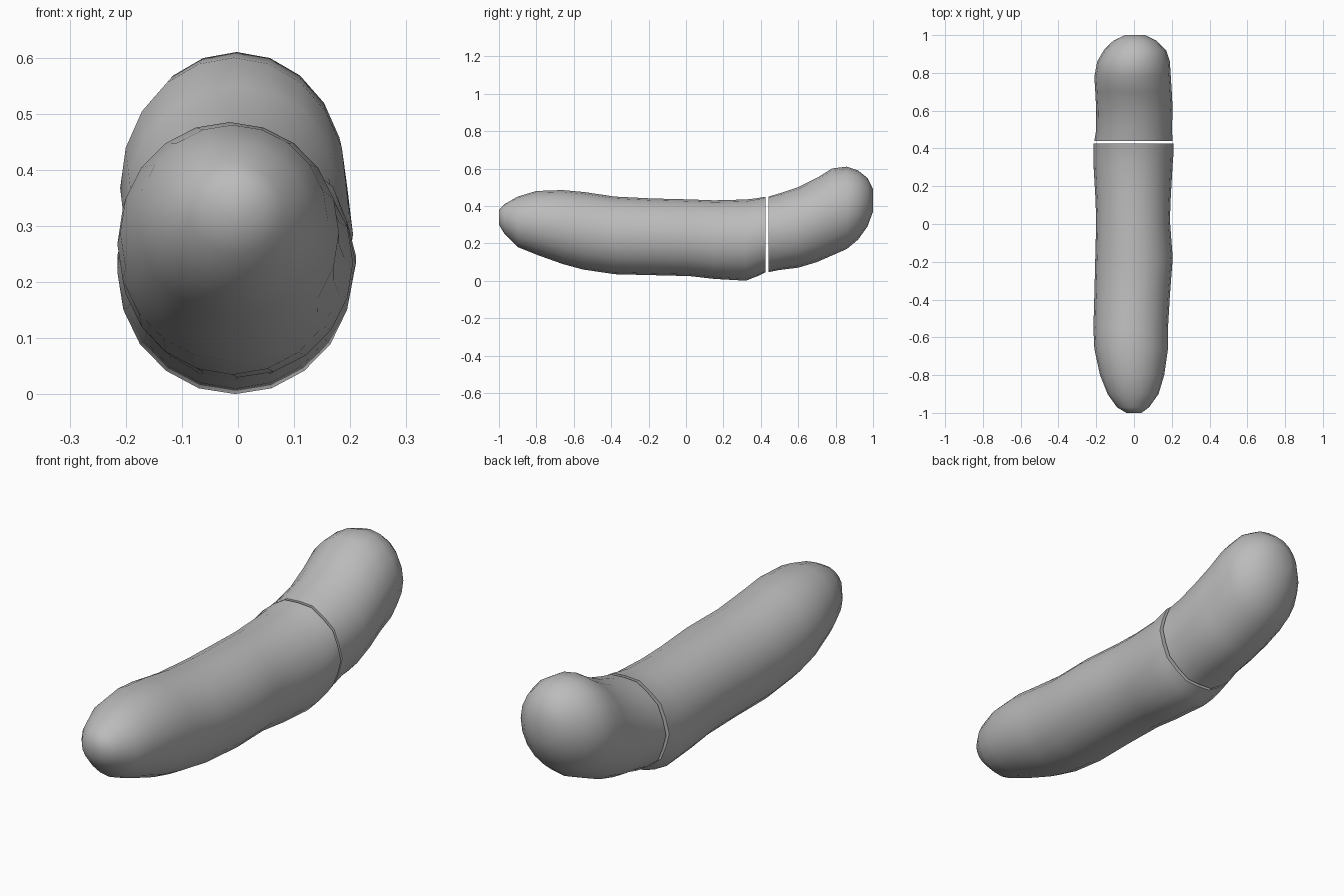
import bpy, bmesh, math

if "Cube" in bpy.data.objects:
    bpy.data.objects.remove(bpy.data.objects["Cube"], do_unlink=True)

SIDES = 20
SEAM = 0.432

skin = bpy.data.materials.new("plain_grey")
skin.use_nodes = True
grey = (0.5, 0.5, 0.5, 1)
skin.diffuse_color = grey
skin.node_tree.nodes["Principled BSDF"].inputs["Base Color"].default_value = grey


def ring_points(y, bottom, top, left, right):
    """Oval section, gently fluted where it nears the seam."""
    cz, h = (top + bottom) / 2, (top - bottom) / 2
    cx, w = (left + right) / 2, (right - left) / 2
    flute = 0.03 * max(0, 1 - abs(y - SEAM) / 0.12)
    for i in range(SIDES):
        a = math.tau * i / SIDES
        r = 1 - flute * (i % 2)
        yield (cx + w * r * math.cos(a), y, cz + h * r * math.sin(a))


def lofted_part(name, sections):
    """Skin a row of oval sections and close both ends."""
    bm = bmesh.new()
    rings = [[bm.verts.new(p) for p in ring_points(*s)] for s in sections]
    for a, b in zip(rings, rings[1:]):
        for i in range(SIDES):
            j = (i + 1) % SIDES
            bm.faces.new((a[i], a[j], b[j], b[i]))
    bm.faces.new(rings[0])
    bm.faces.new(rings[-1])
    bmesh.ops.recalc_face_normals(bm, faces=bm.faces)
    mesh = bpy.data.meshes.new(name)
    bm.to_mesh(mesh)
    bm.free()
    mesh.materials.append(skin)
    obj = bpy.data.objects.new(name, mesh)
    bpy.context.collection.objects.link(obj)
    bpy.ops.object.select_all(action="DESELECT")
    obj.select_set(True)
    bpy.context.view_layer.objects.active = obj
    bpy.ops.object.shade_smooth_by_angle(angle=math.radians(50))


# Long front body: y, bottom, top, left edge, right edge
lofted_part("front_body", [
    (-1.0, 0.30, 0.38, -0.04, 0.04),
    (-0.97, 0.25, 0.41, -0.09, 0.08),
    (-0.9, 0.18, 0.45, -0.14, 0.13),
    (-0.8, 0.14, 0.48, -0.18, 0.16),
    (-0.66, 0.09, 0.485, -0.21, 0.18),
    (-0.55, 0.06, 0.475, -0.215, 0.18),
    (-0.38, 0.035, 0.45, -0.21, 0.19),
    (-0.18, 0.03, 0.44, -0.205, 0.205),
    (0.02, 0.025, 0.435, -0.2, 0.19),
    (0.15, 0.01, 0.43, -0.205, 0.195),
    (0.32, 0.0, 0.435, -0.215, 0.205),
    (0.38, 0.02, 0.445, -0.215, 0.21),
    (0.425, 0.04, 0.455, -0.215, 0.21),
])

# Short back end that curves upward
lofted_part("raised_tip", [
    (0.44, 0.04, 0.455, -0.21, 0.205),
    (0.5, 0.055, 0.47, -0.2, 0.2),
    (0.6, 0.07, 0.50, -0.2, 0.205),
    (0.7, 0.10, 0.55, -0.205, 0.2),
    (0.78, 0.135, 0.6, -0.21, 0.195),
    (0.86, 0.17, 0.61, -0.195, 0.19),
    (0.92, 0.22, 0.59, -0.16, 0.17),
    (0.97, 0.29, 0.55, -0.11, 0.12),
    (1.0, 0.37, 0.49, -0.05, 0.06),
])
